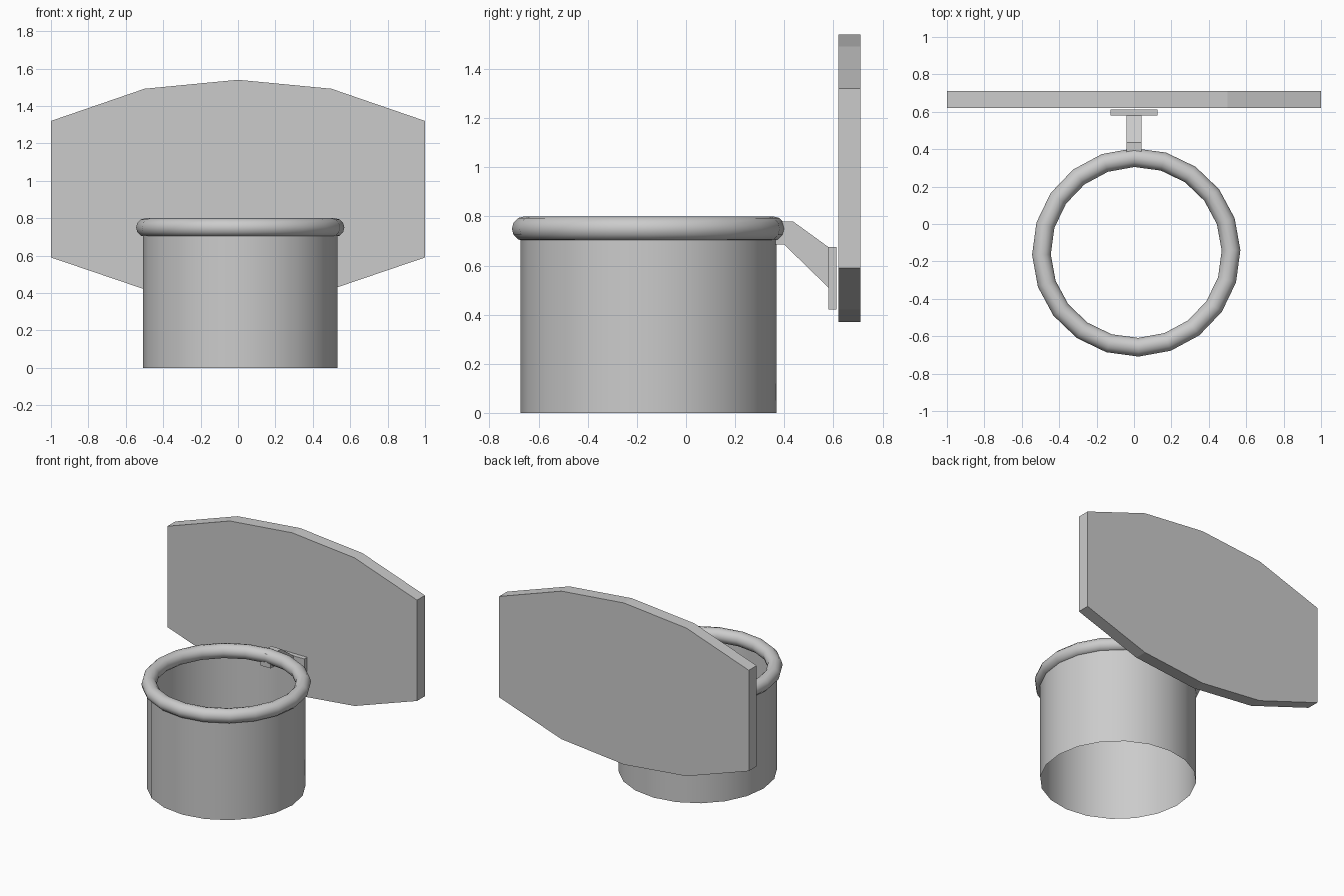
import bpy, bmesh, math
from mathutils import Vector

if "Cube" in bpy.data.objects:
    bpy.data.objects.remove(bpy.data.objects["Cube"])

CX, CY = 0.012, -0.152      # hoop centre
TURN = math.radians(1.3)    # slight rotation of the hoop


def extrude_profile(name, points, depth):
    """Solid made by sweeping a planar outline along a vector."""
    bm = bmesh.new()
    face = bm.faces.new([bm.verts.new(p) for p in points])
    res = bmesh.ops.extrude_face_region(bm, geom=[face], use_keep_orig=True)
    verts = [g for g in res["geom"] if isinstance(g, bmesh.types.BMVert)]
    bmesh.ops.translate(bm, verts=verts, vec=Vector(depth))
    bmesh.ops.recalc_face_normals(bm, faces=bm.faces)
    mesh = bpy.data.meshes.new(name)
    bm.to_mesh(mesh)
    bm.free()
    obj = bpy.data.objects.new(name, mesh)
    bpy.context.collection.objects.link(obj)
    return obj


def smooth(obj, name):
    obj.name = name
    bpy.ops.object.shade_smooth_by_angle(angle=math.radians(50))


# Backboard: faceted outline, symmetric left to right
right = [(0.5, 0.42), (1.0, 0.59), (1.0, 1.32), (0.5, 1.492)]
outline = [(0, 0.37)] + right + [(0, 1.54)] + [(-x, z) for x, z in reversed(right)]
extrude_profile("backboard", [(x, 0.62, z) for x, z in outline], (0, 0.09, 0))

# Bracket: wall plate and slanted arm reaching through the rim
plate = [(-0.125, 0.42), (0.125, 0.42), (0.125, 0.675), (-0.125, 0.675)]
extrude_profile("bracket_plate", [(x, 0.58, z) for x, z in plate], (0, 0.033, 0))
arm = [(0.315, 0.685), (0.40, 0.685), (0.58, 0.51), (0.58, 0.675),
       (0.435, 0.78), (0.315, 0.78)]
extrude_profile("bracket_arm", [(-0.04, y, z) for y, z in arm], (0.08, 0, 0))

# Rim
bpy.ops.mesh.primitive_torus_add(
    location=(CX, CY, 0.75), rotation=(0, 0, TURN), major_segments=20,
    minor_segments=12, major_radius=0.507, minor_radius=0.05)
smooth(bpy.context.object, "hoop_rim")

# Net: open tube hanging from the rim to the ground
bpy.ops.mesh.primitive_cylinder_add(
    vertices=20, radius=0.521, depth=0.75, end_fill_type='NOTHING',
    location=(CX, CY, 0.375), rotation=(0, 0, TURN))
smooth(bpy.context.object, "net")
